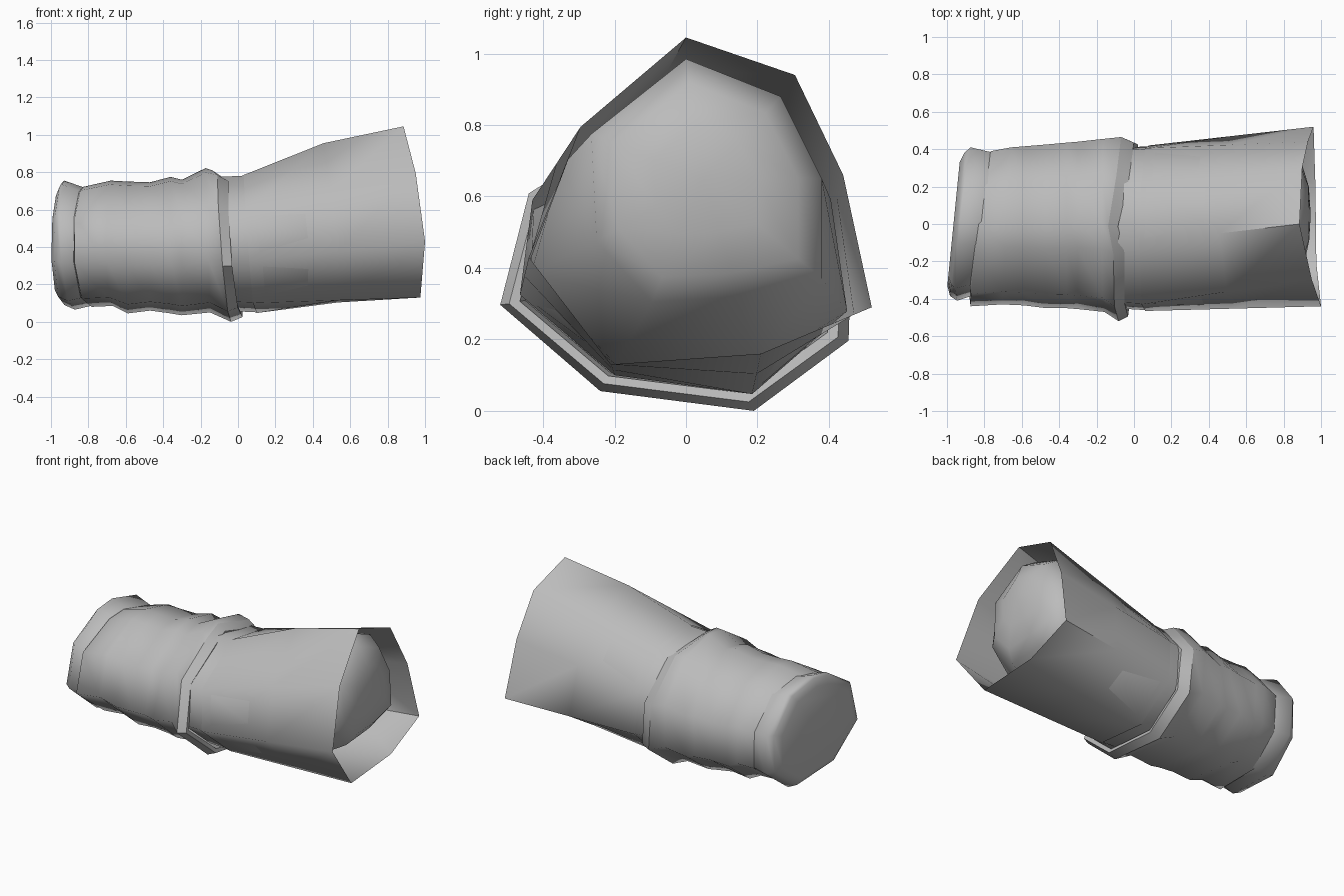
import bpy, math

if "Cube" in bpy.data.objects:
    bpy.data.objects.remove(bpy.data.objects["Cube"])

grey = bpy.data.materials.new("cloth_grey")
grey.diffuse_color = (0.5, 0.5, 0.5, 1)
grey.use_nodes = True
grey.node_tree.nodes["Principled BSDF"].inputs["Base Color"].default_value = grey.diffuse_color

# Nine-sided sleeve cross-section (y, z), clockwise from the top corner
SECTION = [(-.01, .81), (.25, .75), (.465, .5), (.455, .2), (.19, .005),
           (-.24, .06), (-.52, .3), (-.44, .61), (-.16, .785)]


def sleeve_ring(x, y0, y1, z0, z1, tilt_y, tilt_z, notch=0.0):
    """Fit the cross-section to a box, lean it along x, pull the top corner back."""
    ring = []
    for i, (y, z) in enumerate(SECTION):
        py = y0 + (y + .52) / .985 * (y1 - y0)
        pz = z0 + (z - .005) / .805 * (z1 - z0)
        px = x + tilt_y * py + tilt_z * (pz - .4)
        ring.append((px - (notch if i == 0 else 0), py, pz))
    return ring


def blend(a, b, t, swell=0.0):
    """Ring between two rings, with its top corner swollen upward."""
    out = [tuple(u + (v - u) * t for u, v in zip(p, q)) for p, q in zip(a, b)]
    x, y, z = out[0]
    out[0] = (x, y, z + swell)
    return out


def loft(name, rings, angle, start_cap=False, tip=None, inward=False):
    """Skin rings; optionally cap the first and fan the last to a tip."""
    verts = [p for r in rings for p in r]
    n = len(rings[0])
    faces = []
    for i in range(len(rings) - 1):
        for j in range(n):
            k = (j + 1) % n
            faces.append((i * n + j, i * n + k, (i + 1) * n + k, (i + 1) * n + j))
    if start_cap:
        faces.append(tuple(reversed(range(n))))
    if tip:
        base = (len(rings) - 1) * n
        verts.append(tip)
        faces += [(base + j, base + (j + 1) % n, len(verts) - 1) for j in range(n)]
    # rings run clockwise seen from +x, so outward faces need reversing
    if not inward:
        faces = [tuple(reversed(f)) for f in faces]
    me = bpy.data.meshes.new(name)
    me.from_pydata(verts, [], faces)
    me.materials.append(grey)
    ob = bpy.data.objects.new(name, me)
    bpy.context.collection.objects.link(ob)
    bpy.ops.object.select_all(action='DESELECT')
    ob.select_set(True)
    bpy.context.view_layer.objects.active = ob
    bpy.ops.object.shade_smooth_by_angle(angle=math.radians(angle))
    return ob


# Rolled end of the sleeve with its flat cap
loft("sleeve_end", [
    sleeve_ring(-.965, -.33, .33, .13, .69, .1, 0),
    sleeve_ring(-.945, -.385, .38, .09, .74, .1, 0),
    sleeve_ring(-.91, -.41, .41, .065, .755, .1, -.06),
    sleeve_ring(-.82, -.385, .385, .085, .72, .14, -.03),
    sleeve_ring(-.74, -.38, .38, .1, .71, .1, -.03),
], 68, start_cap=True)

# Wrinkled sleeve
crest = sleeve_ring(-.075, -.52, .465, 0, .81, .03, -.08, .03)
loft("sleeve", [
    sleeve_ring(-.825, -.40, .38, .09, .715, .14, -.03),
    sleeve_ring(-.815, -.44, .39, .08, .722, .14, -.03),
    sleeve_ring(-.68, -.43, .41, .085, .755, .06, 0),
    sleeve_ring(-.59, -.435, .415, .045, .75, 0, 0),
    sleeve_ring(-.47, -.45, .425, .06, .746, 0, 0),
    sleeve_ring(-.36, -.45, .435, .045, .775, 0, 0),
    sleeve_ring(-.30, -.455, .44, .035, .76, 0, 0),
    sleeve_ring(-.16, -.47, .455, .05, .822, 0, -.03),
    crest,
], 72)

# Folded lip around the sleeve opening
loft("sleeve_lip", [
    crest,
    sleeve_ring(-.015, -.495, .435, .025, .775, .05, -.08, .04),
    sleeve_ring(-.02, -.465, .405, .05, .75, .05, -.08, .04),
    sleeve_ring(-.12, -.45, .39, .06, .74, .05, -.08, .03),
], 55)

# Rings shared by the forearm and the cuff around it
near = [(.03, -.10, .785), (.04, .22, .74), (.06, .405, .53), (.08, .42, .25),
        (.10, .185, .047), (.08, -.2, .1), (.06, -.465, .325), (.04, -.43, .59)]
rim = [(.885, 0, 1.045), (.90, .305, .94), (.93, .44, .66), (.96, .52, .29),
       (.97, .21, .16), (.975, -.21, .13), (1.0, -.44, .43), (.95, -.295, .795)]
hollow = [(0, .985), (.265, .88), (.38, .65), (.38, .37),
          (.15, .32), (-.095, .305), (-.25, .475), (-.265, .775)]
hidden = [(x - .15, y * .97, .42 + (z - .42) * .97) for x, y, z in near]
middle = blend(near, rim, .5, .04)

# Forearm with a rounded end, sitting just inside the cuff
end = [(p[0] - .12, y, z) for p, (y, z) in zip(rim, hollow)]
slim = [(x, y * .96, .5 + (z - .5) * .96) for x, y, z in middle]
snug = [(x, y * .99, .42 + (z - .42) * .99) for x, y, z in near]


def dome(t, r):
    """Forearm end ring moved toward the tip and shrunk to a share of its size."""
    return [(x + (.94 - x) * t, .05 + (y - .05) * r, .65 + (z - .65) * r)
            for x, y, z in end]


loft("forearm", [hidden, snug, slim, end, dome(.6, .8), dome(.95, .45)], 180,
     tip=(.945, .05, .65))

# Flared open cuff, a single layer of cloth facing the forearm
loft("forearm_cuff", [near, middle, rim], 60, inward=True)
